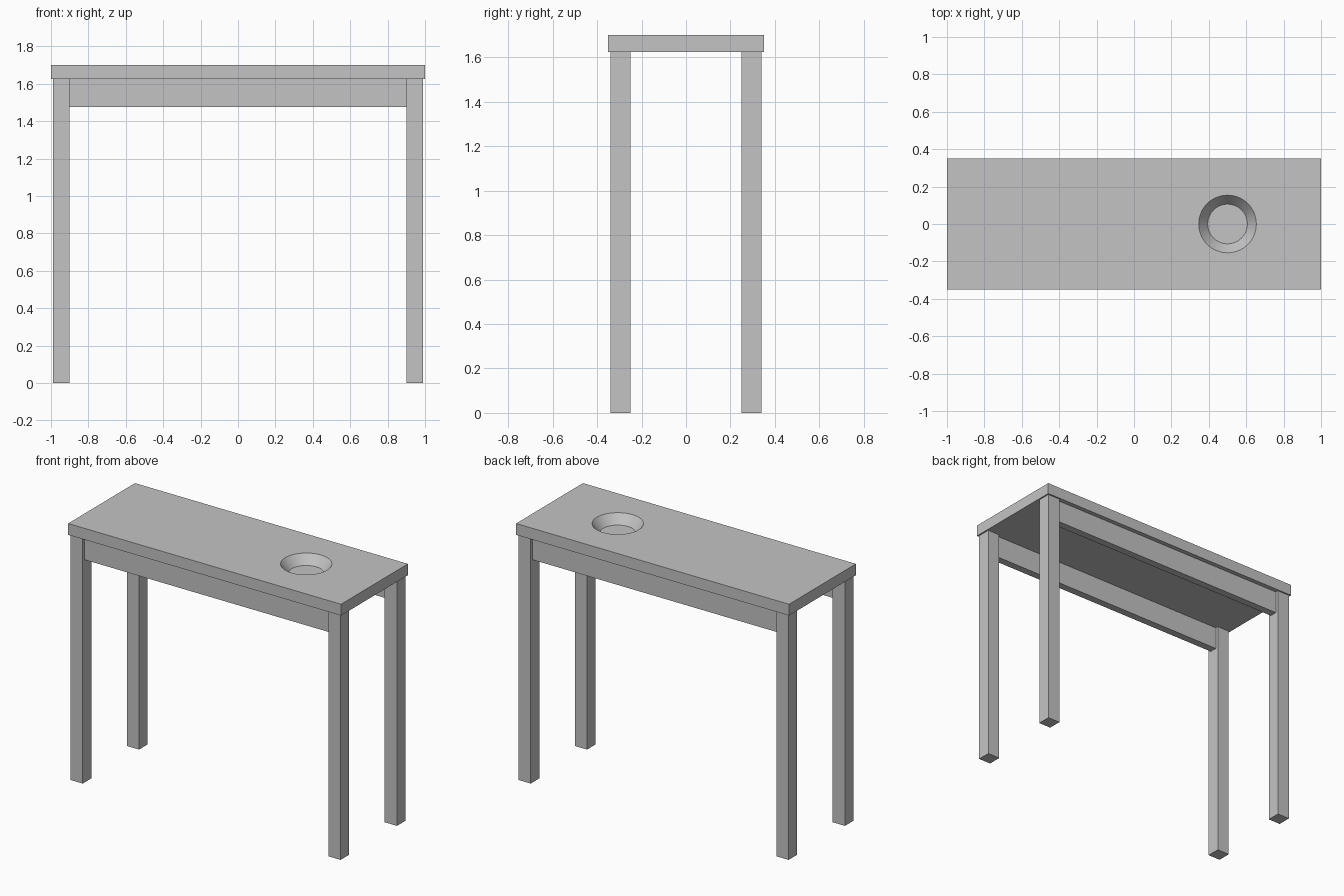
import bpy
import math

default = bpy.data.objects.get("Cube")
if default:
    bpy.data.objects.remove(default, do_unlink=True)

# One plain grey for the whole table
grey = bpy.data.materials.new("plain_grey")
grey.use_nodes = True
colour = (0.55, 0.55, 0.55, 1)
grey.diffuse_color = colour
grey.node_tree.nodes["Principled BSDF"].inputs["Base Color"].default_value = colour

TOP = 1.70
UNDER = 1.625


def box(name, low, high):
    """Axis-aligned box between two corners."""
    centre = [(a + b) / 2 for a, b in zip(low, high)]
    bpy.ops.mesh.primitive_cube_add(size=1, location=centre)
    ob = bpy.context.object
    ob.name = name
    ob.scale = [b - a for a, b in zip(low, high)]
    bpy.ops.object.transform_apply(location=False, rotation=False, scale=True)
    ob.data.materials.append(grey)
    return ob


# Legs and the two long aprons, set back slightly from the leg faces
for y_side, y_name in ((-1, "front"), (1, "back")):
    for x_side, x_name in ((-1, "right"), (1, "left")):
        x, y = 0.945 * x_side, 0.295 * y_side
        box(f"{y_name}_{x_name}_leg",
            (x - 0.045, y - 0.045, 0), (x + 0.045, y + 0.045, UNDER))
    y = 0.295 * y_side
    box(f"{y_name}_apron", (-0.9, y - 0.025, 1.475), (0.9, y + 0.025, UNDER))

# Tabletop with a tapered round recess
top = box("tabletop", (-1, -0.35, UNDER), (1, 0.35, TOP))
depth, rim, floor, extra = 0.06, 0.154, 0.106, 0.02
slope = (rim - floor) / depth
bpy.ops.mesh.primitive_cone_add(
    vertices=64, radius1=floor, radius2=rim + slope * extra,
    depth=depth + extra, location=(0.5, 0, TOP - depth + (depth + extra) / 2))
cutter = bpy.context.object
cutter.name = "recess_cutter"
cutter.hide_render = True
cutter.data.materials.append(grey)

cut = top.modifiers.new("recess", "BOOLEAN")
cut.operation = "DIFFERENCE"
cut.solver = "EXACT"
cut.object = cutter

bpy.ops.object.select_all(action="DESELECT")
top.select_set(True)
bpy.context.view_layer.objects.active = top
bpy.ops.object.modifier_apply(modifier=cut.name)
bpy.data.objects.remove(cutter, do_unlink=True)
bpy.ops.object.shade_smooth_by_angle(angle=math.radians(30))
